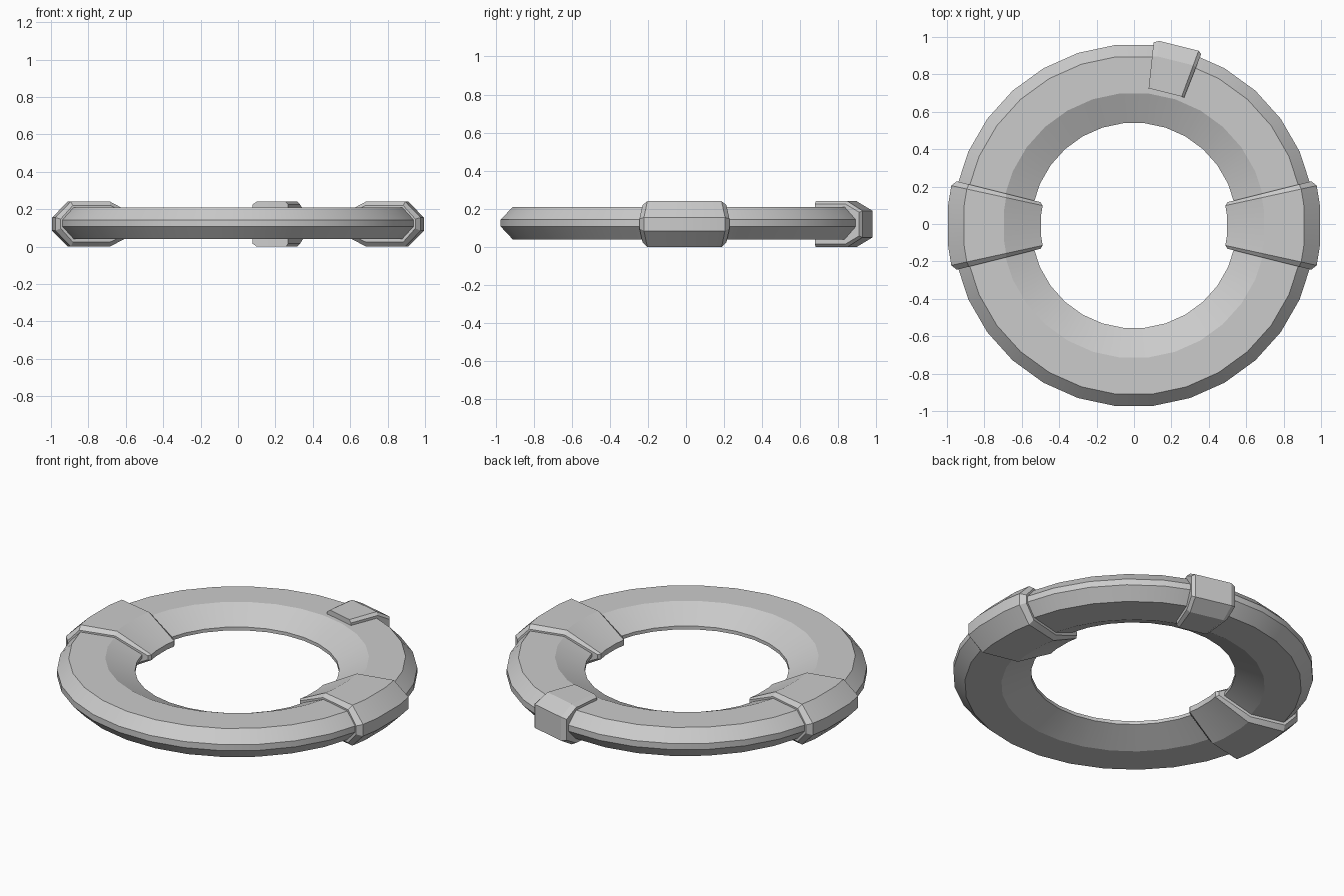
import bpy, bmesh
from math import cos, sin, radians

if "Cube" in bpy.data.objects:
    bpy.data.objects.remove(bpy.data.objects["Cube"])

CY = -0.008  # ring centre in y


def loft(name, sections, closed=False):
    """Skin a list of (angle, [(r, z), ...]) sections around the ring axis."""
    bm = bmesh.new()
    rows = []
    for ang, prof in sections:
        a = radians(ang)
        rows.append([bm.verts.new((r * cos(a), r * sin(a) + CY, z)) for r, z in prof])
    n, m = len(rows), len(rows[0])
    for i in range(n if closed else n - 1):
        p, q = rows[i], rows[(i + 1) % n]
        for j in range(m):
            k = (j + 1) % m
            bm.faces.new((p[j], p[k], q[k], q[j]))
    if not closed:
        bm.faces.new(rows[0])
        bm.faces.new(rows[-1])
    bmesh.ops.recalc_face_normals(bm, faces=bm.faces)
    me = bpy.data.meshes.new(name)
    bm.to_mesh(me)
    bm.free()
    ob = bpy.data.objects.new(name, me)
    bpy.context.collection.objects.link(ob)
    bpy.ops.object.select_all(action='DESELECT')
    ob.select_set(True)
    bpy.context.view_layer.objects.active = ob
    bpy.ops.object.shade_smooth_by_angle(angle=radians(20))
    return ob


def mirrored(half, zc):
    """Complete an upper half profile (r, height) about height zc."""
    return [(r, zc + h) for r, h in half] + [(r, zc - h) for r, h in reversed(half)]


# Main ring
ring = mirrored([(0.55, 0.01), (0.71, 0.085), (0.907, 0.085), (0.97, 0.018)], 0.125)
loft("ring", [(i * 12, ring) for i in range(30)], closed=True)

# Two wide clamps with bevelled ends
full = mirrored([(0.50, 0.016), (0.70, 0.12), (0.915, 0.12), (1.0, 0.035)], 0.12)
end = mirrored([(0.515, 0.012), (0.705, 0.098), (0.91, 0.098), (0.977, 0.025)], 0.122)
for name, base in (("right_clamp", 0), ("left_clamp", 180)):
    loft(name, [(base - 14, end)] + [(base + a, full) for a in (-12.3, -6, 6, 12.3)]
         + [(base + 14, end)])

# Small block on the rear rim, straight inner face and chamfered outer face
block = mirrored([(0.735, 0.12), (0.913, 0.12), (0.996, 0.07)], 0.12)
block_end = mirrored([(0.735, 0.105), (0.908, 0.105), (0.985, 0.062)], 0.12)
loft("rear_block", [(68.6, block_end), (69.7, block), (82.2, block), (83.9, block_end)])
